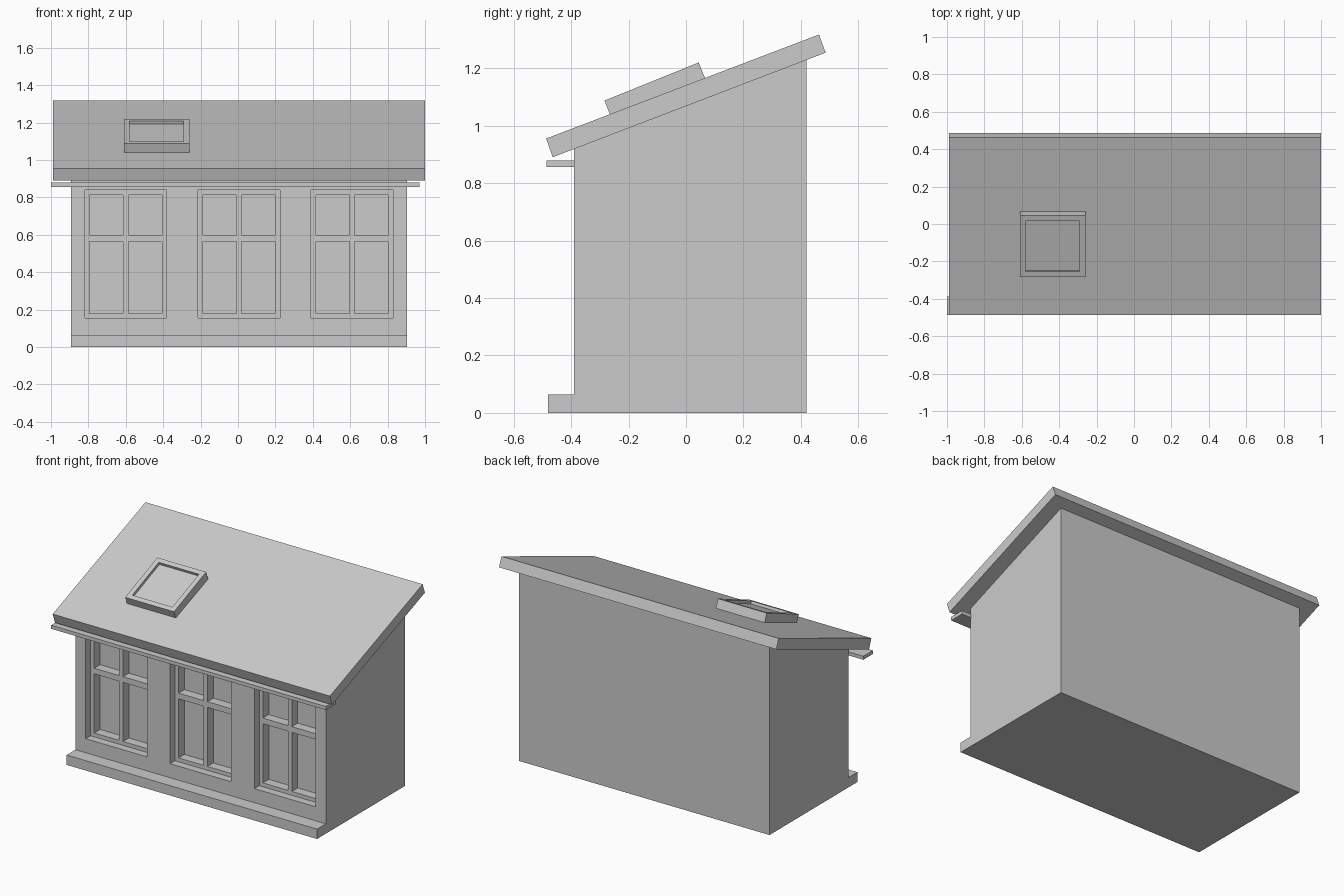
import bpy, bmesh
from math import radians

if "Cube" in bpy.data.objects:
    bpy.data.objects.remove(bpy.data.objects["Cube"])


def mesh_object(name, bm):
    bmesh.ops.recalc_face_normals(bm, faces=bm.faces)
    me = bpy.data.meshes.new(name)
    bm.to_mesh(me)
    bm.free()
    ob = bpy.data.objects.new(name, me)
    bpy.context.collection.objects.link(ob)
    return ob


def add_box(bm, x0, x1, y0, y1, z0, z1):
    vs = bmesh.ops.create_cube(bm, size=1)["verts"]
    for v in vs:
        v.co.x = x1 if v.co.x > 0 else x0
        v.co.y = y1 if v.co.y > 0 else y0
        v.co.z = z1 if v.co.z > 0 else z0


def boxes(name, *dims):
    bm = bmesh.new()
    for d in dims:
        add_box(bm, *d)
    return mesh_object(name, bm)


def extrude_profile(name, pts, x0, x1):
    # side profile in (y, z), swept along x
    bm = bmesh.new()
    face = bm.faces.new([bm.verts.new((x0, y, z)) for y, z in pts])
    ext = bmesh.ops.extrude_face_region(bm, geom=[face])["geom"]
    for v in ext:
        if isinstance(v, bmesh.types.BMVert):
            v.co.x = x1
    return mesh_object(name, bm)


# walls with a sloped top, and the overhanging shed roof
walls = extrude_profile("walls", [(-0.39, 0), (0.42, 0), (0.42, 1.235), (-0.39, 0.924)],
                        -0.893, 0.903)
extrude_profile("roof", [(-0.487, 0.955), (-0.464, 0.89), (0.486, 1.254), (0.463, 1.317)],
                -0.988, 1.0)

# plinth step and gutter along the front
boxes("plinth", (-0.893, 0.903, -0.48, -0.388, 0, 0.064))
boxes("gutter", (-1.0, 0.97, -0.486, -0.388, 0.856, 0.879))

# three recessed windows, each with two casements and a transom
Z0, Z1, FRONT, BACK, HALF = 0.155, 0.84, -0.34, -0.28, 0.219
for i, cx in enumerate((-0.6, 0.005, 0.61), 1):
    cutter = boxes(f"window_cutter_{i}", (cx - HALF, cx + HALF, -0.6, BACK, Z0, Z1))
    cutter.hide_render = True
    cutter.display_type = 'WIRE'
    cut = walls.modifiers.new(f"window_opening_{i}", 'BOOLEAN')
    cut.operation = 'DIFFERENCE'
    cut.solver = 'EXACT'
    cut.object = cutter

    bars = [(cx + a, cx + b, FRONT, BACK, Z0, Z1)
            for a, b in ((-HALF, -0.193), (-0.014, 0.014), (0.193, HALF))]
    bars += [(cx + a, cx + b, FRONT, BACK, lo, hi)
             for a, b in ((-0.193, -0.014), (0.014, 0.193))
             for lo, hi in ((Z0, 0.18), (0.563, 0.6), (0.813, Z1))]
    boxes(f"window_frame_{i}", *bars)

# tilted skylight: square frame with slightly sunken glass
W, L, B, T = 0.35, 0.354, 0.031, 0.062
frame = boxes("skylight_frame",
              (0, B, 0, L, -T, 0), (W - B, W, 0, L, -T, 0),
              (B, W - B, 0, B, -T, 0), (B, W - B, L - B, L, -T, 0))
glass = boxes("skylight_glass", (B, W - B, B, L - B, -T, -0.018))
for ob in (frame, glass):
    ob.location = (-0.61, -0.284, 1.087)
    ob.rotation_euler.x = radians(22)
